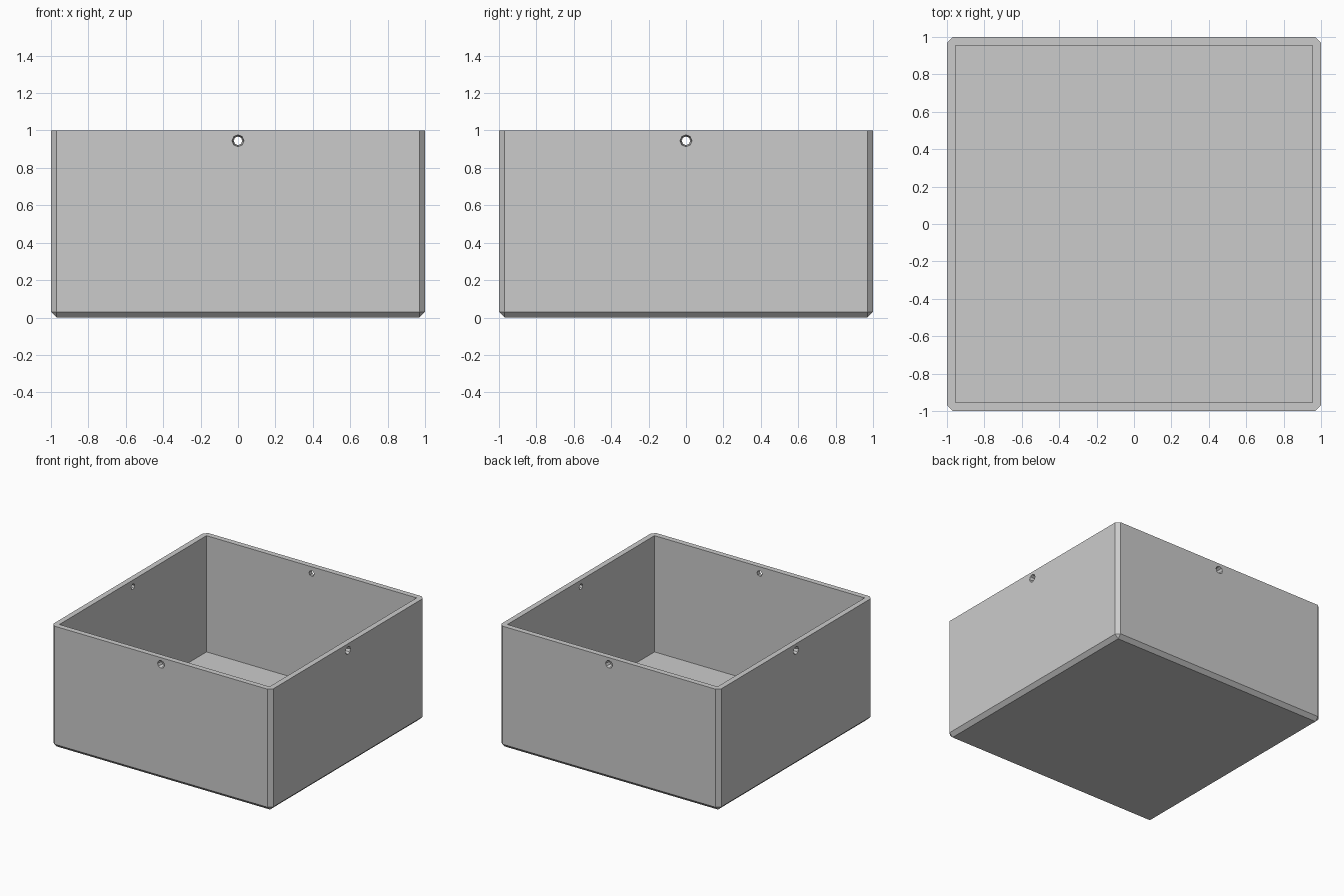
import bpy, bmesh, math
from mathutils import Matrix, Vector

default = bpy.data.objects.get("Cube")
if default:
    bpy.data.objects.remove(default, do_unlink=True)

WALL = 0.045
CHAMFER = 0.03
HOLE_Z = 0.945

# Single plain grey material
grey = bpy.data.materials.new("light_grey")
grey.use_nodes = True
colour = (0.6, 0.6, 0.6, 1)
grey.diffuse_color = colour
grey.node_tree.nodes["Principled BSDF"].inputs["Base Color"].default_value = colour


def make_object(name, bm):
    mesh = bpy.data.meshes.new(name)
    bm.to_mesh(mesh)
    bm.free()
    mesh.materials.append(grey)
    obj = bpy.data.objects.new(name, mesh)
    bpy.context.collection.objects.link(obj)
    return obj


def block(size, bottom):
    bm = bmesh.new()
    height = size[2]
    bmesh.ops.create_cube(bm, size=1, matrix=Matrix.Translation((0, 0, bottom + height / 2))
                          @ Matrix.Diagonal((*size, 1)))
    return bm


def cut(target, cutter):
    cutter.hide_render = True
    mod = target.modifiers.new("cut", 'BOOLEAN')
    mod.operation = 'DIFFERENCE'
    mod.solver = 'EXACT'
    mod.object = cutter
    bpy.context.view_layer.objects.active = target
    bpy.ops.object.modifier_apply(modifier=mod.name)
    bpy.data.objects.remove(cutter, do_unlink=True)


# Outer shell: chamfered upright and bottom edges, sharp rim
bm = block((2, 2, 1), 0)
edges = [e for e in bm.edges if min(v.co.z for v in e.verts) < 0.5]
bmesh.ops.bevel(bm, geom=edges, offset=CHAMFER, segments=1, affect='EDGES')
box = make_object("open_box", bm)

# Cavity
inner = 2 - 2 * WALL
cut(box, make_object("cavity_cutter", block((inner, inner, 1.5), WALL)))

# Tapered hole near the rim in each wall, narrowing inwards
for i in range(4):
    bm = bmesh.new()
    place = (Matrix.Rotation(i * math.pi / 2, 4, 'Z')
             @ Matrix.Translation((0, -1 + WALL / 2, HOLE_Z))
             @ Matrix.Rotation(-math.pi / 2, 4, 'X'))
    bmesh.ops.create_cone(bm, cap_ends=True, segments=8, radius1=0.034,
                          radius2=0.021, depth=WALL + 0.02, matrix=place)
    cut(box, make_object("hole_cutter", bm))
